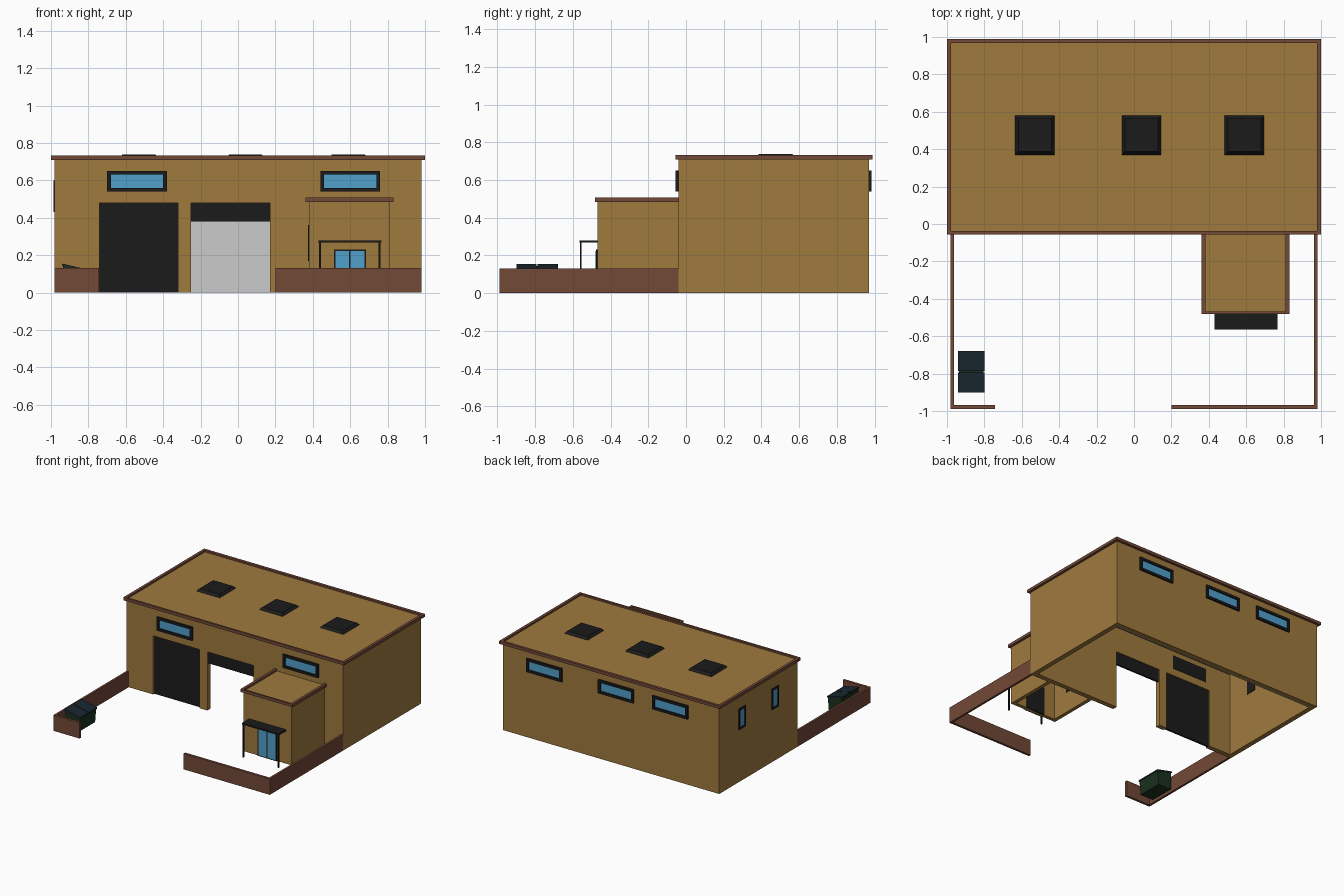
import bpy, bmesh

if "Cube" in bpy.data.objects:
    bpy.data.objects.remove(bpy.data.objects["Cube"])


def mat(name, r, g, b):
    m = bpy.data.materials.new(name)
    m.diffuse_color = (r, g, b, 1)
    m.use_nodes = True
    m.node_tree.nodes["Principled BSDF"].inputs["Base Color"].default_value = m.diffuse_color
    return m


TAN = mat("tan_wall", 0.35, 0.195, 0.048)
BROWN = mat("brown_trim", 0.17, 0.065, 0.038)
BLACK = mat("black", 0.011, 0.011, 0.011)
GLASS = mat("blue_glass", 0.08, 0.35, 0.6)
GREEN = mat("bin_green", 0.01, 0.03, 0.012)
LID = mat("bin_lid", 0.01, 0.02, 0.03)


def finish(name, bm, material):
    bmesh.ops.recalc_face_normals(bm, faces=bm.faces)
    me = bpy.data.meshes.new(name)
    bm.to_mesh(me)
    bm.free()
    ob = bpy.data.objects.new(name, me)
    bpy.context.collection.objects.link(ob)
    if material:
        me.materials.append(material)
    return ob


def boxes(name, material, *spans):
    """Each span is (x0, x1, y0, y1, z0, z1)."""
    bm = bmesh.new()
    for s in spans:
        vs = bmesh.ops.create_cube(bm, size=1)["verts"]
        for v in vs:
            for i in range(3):
                v.co[i] = (s[2*i] + s[2*i+1]) / 2 + v.co[i] * abs(s[2*i+1] - s[2*i])
    return finish(name, bm, material)


def prism(name, material, profile, y0, y1):
    """Extrude an xz profile along y."""
    bm = bmesh.new()
    f = bm.faces.new([bm.verts.new((x, y0, z)) for x, z in profile])
    ext = bmesh.ops.extrude_face_region(bm, geom=[f])["geom"]
    for v in ext:
        if isinstance(v, bmesh.types.BMVert):
            v.co.y = y1
    return finish(name, bm, material)


def cut(ob, *span):
    c = boxes("cutter", None, span)
    c.hide_render = True
    m = ob.modifiers.new("cut", "BOOLEAN")
    m.operation, m.solver, m.object = "DIFFERENCE", "EXACT", c
    bpy.context.view_layer.objects.active = ob
    bpy.ops.object.modifier_apply(modifier=m.name)
    bpy.data.objects.remove(c)


def window(name, axis, wall, s, u0, u1, z0, z1, out, b, thick):
    """Window in a wall facing s*axis: bezel bars, backing and recessed glass."""
    def span(a0, a1, d0, d1, c0, c1):
        d = (wall + s * d0, wall + s * d1)
        return (a0, a1, *d, c0, c1) if axis == "y" else (*d, a0, a1, c0, c1)
    boxes(name + "_frame", BLACK,
          span(u0, u1, 0, out, z0, z0 + b), span(u0, u1, 0, out, z1 - b, z1),
          span(u0, u0 + b, 0, out, z0 + b, z1 - b),
          span(u1 - b, u1, 0, out, z0 + b, z1 - b),
          span(u0, u1, -thick - 0.005, 0.001, z0, z1))
    boxes(name + "_glass", GLASS, span(u0 + b, u1 - b, 0, 0.004, z0 + b, z1 - b))


# main hall: hollow shell, open underneath, with two door openings
hall = boxes("main_hall", TAN, (-0.98, 0.98, -0.04, 0.97, 0, 0.718))
cut(hall, -0.94, 0.94, 0, 0.93, -0.1, 0.69)
for x in (-0.74, -0.25):
    cut(hall, x, x + 0.42, -0.1, 0.1, -0.1, 0.48)
boxes("inner_back_panel", None, (-0.94, 0.94, 0.922, 0.932, 0, 0.69))

# garage doors: one closed, one rolled up
boxes("closed_garage_door", BLACK, (-0.74, -0.32, -0.025, -0.01, 0, 0.48))
boxes("raised_garage_door", BLACK, (-0.25, 0.17, -0.025, -0.01, 0.38, 0.48))

# roof trim
boxes("main_roof_trim", BROWN,
      (-1, 1, -0.055, -0.038, 0.708, 0.732), (-1, 1, 0.968, 0.99, 0.708, 0.732),
      (-1, -0.978, -0.038, 0.968, 0.708, 0.732), (0.978, 1, -0.038, 0.968, 0.708, 0.732))

# skylights with bevelled sides
for i, x in enumerate((-0.53, 0.04, 0.59)):
    sky = boxes(f"skylight_{i}", BLACK, (x - 0.11, x + 0.11, 0.365, 0.585, 0.712, 0.738))
    for v in sky.data.vertices:
        if v.co.z > 0.72:
            v.co.x = x + (v.co.x - x) * 0.8
            v.co.y = 0.475 + (v.co.y - 0.475) * 0.8

# hall windows
for i, x in enumerate((-0.70, 0.44)):
    window(f"front_window_{i}", "y", -0.04, -1, x, x + 0.32, 0.54, 0.65, 0.015, 0.025 * 0.6 + 0.005, 0.04)
for i, x in enumerate((-0.70, -0.21, 0.44)):
    window(f"back_window_{i}", "y", 0.97, 1, x, x + 0.32, 0.54, 0.65, 0.015, 0.02, 0.04)
for i, y in enumerate((0.205, 0.63)):
    window(f"side_window_{i}", "x", -0.98, -1, y, y + 0.09, 0.43, 0.60, 0.007, 0.016, 0.04)

# office block
office = boxes("office", TAN, (0.38, 0.812, -0.47, -0.04, 0, 0.492))
cut(office, 0.41, 0.782, -0.44, 0.1, -0.1, 0.465)
boxes("office_roof_trim", BROWN,
      (0.36, 0.832, -0.482, -0.468, 0.484, 0.508),
      (0.36, 0.382, -0.468, -0.04, 0.484, 0.508),
      (0.81, 0.832, -0.468, -0.04, 0.484, 0.508))
window("office_window", "x", 0.38, -1, -0.30, -0.21, 0.17, 0.36, 0.006, 0.016, 0.03)

# office double door and canopy
boxes("office_door_frame", BLACK, (0.512, 0.684, -0.477, -0.435, 0, 0.23))
boxes("office_door_glass", GLASS,
      (0.52, 0.594, -0.48, -0.47, 0.008, 0.223), (0.602, 0.676, -0.48, -0.47, 0.008, 0.223))
boxes("canopy", BLACK, (0.43, 0.766, -0.565, -0.47, 0.268, 0.279))
boxes("canopy_posts", BLACK, *[(x, x + 0.01, -0.563, -0.553, 0, 0.27) for x in (0.434, 0.752)])

# yard walls
boxes("yard_wall_left", BROWN,
      (-0.98, -0.962, -0.988, -0.04, 0, 0.13), (-0.962, -0.743, -0.988, -0.968, 0, 0.13))
boxes("yard_wall_right", BROWN,
      (0.962, 0.98, -0.988, -0.04, 0, 0.13), (0.2, 0.962, -0.988, -0.968, 0, 0.13))

# waste bin with two sloping lids
prism("waste_bin", GREEN,
      [(-0.935, 0.0), (-0.815, 0.0), (-0.805, 0.113), (-0.935, 0.143)], -0.895, -0.685)
for i, (a, b) in enumerate(((-0.90, -0.793), (-0.787, -0.68))):
    prism(f"bin_lid_{i}", LID,
          [(-0.942, 0.144), (-0.80, 0.111), (-0.80, 0.122), (-0.942, 0.155)], a, b)
